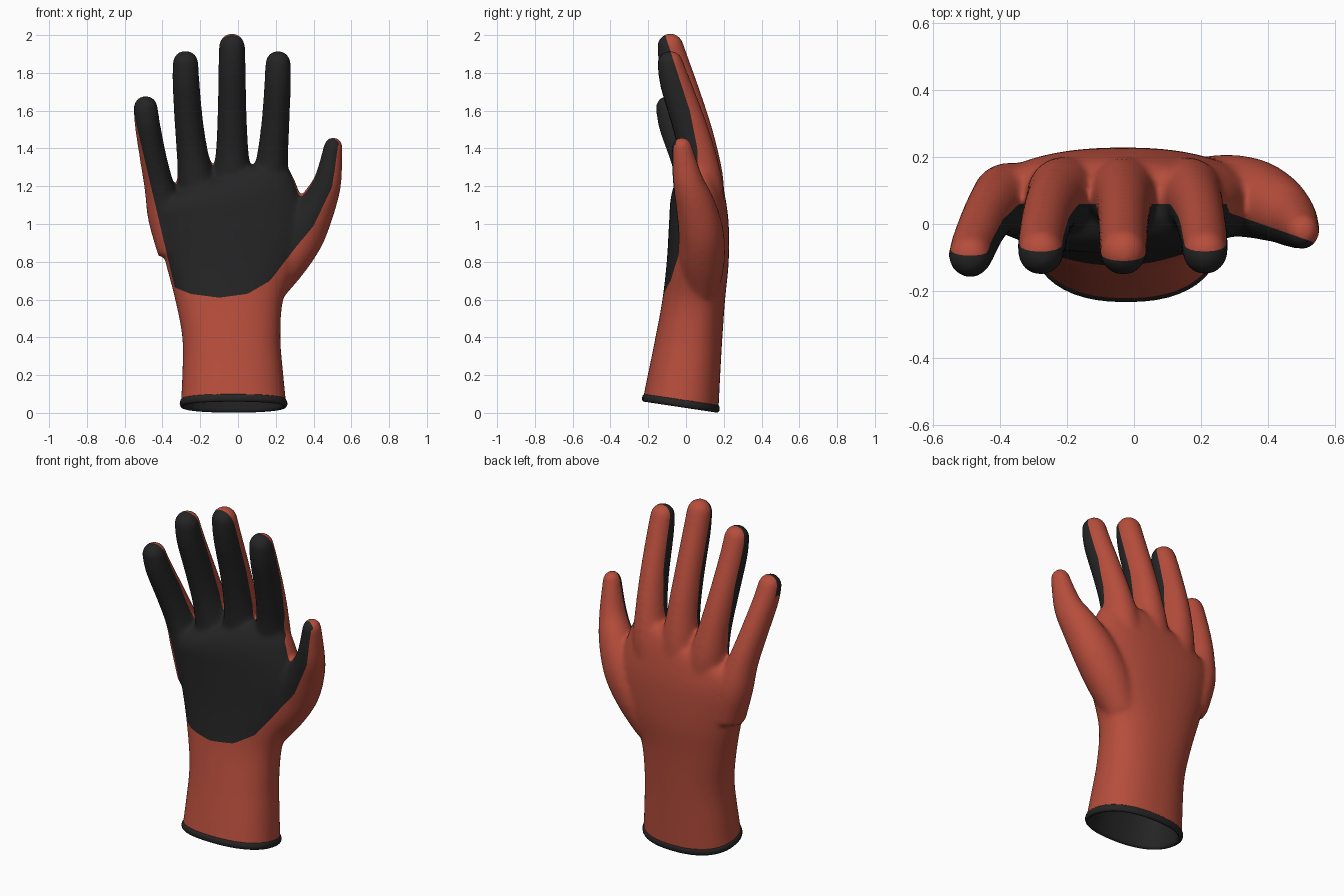
import bpy, bmesh, math
from mathutils import Vector

if "Cube" in bpy.data.objects:
    bpy.data.objects.remove(bpy.data.objects["Cube"])


def material(name, rgb):
    m = bpy.data.materials.new(name)
    m.diffuse_color = (*rgb, 1)
    m.use_nodes = True
    m.node_tree.nodes["Principled BSDF"].inputs["Base Color"].default_value = m.diffuse_color
    return m


RED = material("red_knit", (0.47, 0.075, 0.045))
BLACK = material("black_rubber", (0.018, 0.018, 0.018))


def clamp(t):
    return min(1, max(0, t))


def spline(keys, n=6):
    """Catmull-Rom interpolation through tuples of numbers."""
    out = []
    for i in range(len(keys) - 1):
        a, b, c, d = (keys[max(i - 1, 0)], keys[i], keys[i + 1], keys[min(i + 2, len(keys) - 1)])
        for k in range(n):
            t = k / n
            out.append([0.5 * (2 * q + (r - p) * t + (2 * p - 5 * q + 4 * r - s) * t * t
                               + (3 * q - p - 3 * r + s) * t ** 3) for p, q, r, s in zip(a, b, c, d)])
    return out + [list(keys[-1])]


def lerp(table, x):
    """Piecewise linear lookup."""
    for (x0, y0), (x1, y1) in zip(table, table[1:]):
        if x <= x1:
            return y0 + (y1 - y0) * clamp((x - x0) / (x1 - x0))
    return table[-1][1]


def loft(bm, rings, cap_start=True):
    vs = [[bm.verts.new(p) for p in ring] for ring in rings]
    n = len(vs[0])
    for a, b in zip(vs, vs[1:]):
        for i in range(n):
            bm.faces.new((a[i], a[(i + 1) % n], b[(i + 1) % n], b[i]))
    if cap_start:
        bm.faces.new(vs[0][::-1])
    bm.faces.new(vs[-1])


def palm_ring(z, left, right, front, back, n=48, e=0.86):
    """Rounded section: the cuff leans back, the knuckles slope to the little finger."""
    tilt_x, tilt_y = 1.25 * max(0, z - 1), -0.15 * clamp((0.55 - z) / 0.4)
    ring = []
    for i in range(n):
        c, s = math.cos(2 * math.pi * i / n), math.sin(2 * math.pi * i / n)
        x = (left + right) / 2 + (right - left) / 2 * math.copysign(abs(c) ** e, c)
        y = (front + back) / 2 + (back - front) / 2 * math.copysign(abs(s) ** e, s)
        ring.append(Vector((x, y, z + tilt_x * x + tilt_y * y)))
    return ring


def digit(bm, keys, n=24):
    """Tube through (x, y, z, width, depth) with a round tip."""
    pts = spline(keys)
    rings = []

    def ring(p, t, rx, ry):
        u = (Vector((1, 0, 0)) - t * t.x).normalized()
        v = t.cross(u)
        rings.append([p + u * rx * math.cos(2 * math.pi * i / n)
                      + v * ry * math.sin(2 * math.pi * i / n) for i in range(n)])

    for i, k in enumerate(pts):
        t = (Vector(pts[min(i + 1, len(pts) - 1)][:3]) - Vector(pts[max(i - 1, 0)][:3])).normalized()
        ring(Vector(k[:3]), t, k[3], k[4])
    for j in range(1, 7):
        a = math.radians(j * 14)
        ring(Vector(k[:3]) + t * k[3] * math.sin(a), t, k[3] * math.cos(a), k[4] * math.cos(a))
    loft(bm, rings)


def make_object(name, bm, *mats):
    bmesh.ops.recalc_face_normals(bm, faces=bm.faces)
    me = bpy.data.meshes.new(name)
    bm.to_mesh(me)
    bm.free()
    for m in mats:
        me.materials.append(m)
    me.shade_smooth()
    ob = bpy.data.objects.new(name, me)
    bpy.context.collection.objects.link(ob)
    return ob


# wrist and palm: z, left, right, front, back
PALM = [(-0.10, -0.31, 0.27, -0.255, 0.165),
        (0.20, -0.295, 0.24, -0.197, 0.18),
        (0.40, -0.295, 0.225, -0.16, 0.192),
        (0.60, -0.333, 0.24, -0.125, 0.207),
        (0.80, -0.385, 0.32, -0.102, 0.226),
        (1.00, -0.435, 0.36, -0.09, 0.226),
        (1.15, -0.455, 0.31, -0.08, 0.208),
        (1.24, -0.44, 0.25, -0.045, 0.185),
        (1.28, -0.40, 0.20, 0.01, 0.15)]
# shared finger bend: fraction of length, y, half width, half depth
BEND = [(0, 0.085, 0.1, 0.11), (0.25, 0.09, 0.105, 0.111), (0.45, 0.065, 0.085, 0.1),
        (0.65, 0.015, 0.076, 0.092), (0.88, -0.055, 0.072, 0.083), (1, -0.083, 0.069, 0.07)]
# index, middle, ring, little: root x, tip x, sideways curve, root z, tip z, y shift, thickness
FINGERS = [(0.13, 0.212, 1.7, 0.95, 1.85, 0, 0.98),
           (-0.03, -0.032, 1, 0.95, 1.94, 0, 1.01),
           (-0.17, -0.278, 1.7, 0.95, 1.85, 0, 1),
           (-0.33, -0.489, 1.3, 0.85, 1.615, -0.012, 0.94)]
THUMB = [(0.16, 0.085, 0.65, 0.09, 0.09), (0.24, 0.085, 0.8, 0.125, 0.12), (0.335, 0.08, 0.95, 0.128, 0.12),
         (0.42, 0.05, 1.1, 0.1, 0.105), (0.475, 0.01, 1.23, 0.074, 0.082), (0.504, -0.022, 1.41, 0.05, 0.054)]

# fuse the parts into one smooth skin
bm = bmesh.new()
loft(bm, [palm_ring(*k) for k in spline(PALM)])
for x0, x1, power, z0, z1, shift, thick in FINGERS:
    digit(bm, [(x1 + (x0 - x1) * (1 - t) ** power, y + shift, z0 + (z1 - z0) * t, w * thick, d * thick)
               for t, y, w, d in BEND])
digit(bm, THUMB)
blank = make_object("glove_blank", bm)
mod = blank.modifiers.new("fuse", 'REMESH')
mod.mode, mod.voxel_size = 'VOXEL', 0.012
mod = blank.modifiers.new("soften", 'SMOOTH')
mod.factor, mod.iterations = 0.5, 14
fused = bpy.data.meshes.new_from_object(blank.evaluated_get(bpy.context.evaluated_depsgraph_get()))
bpy.data.objects.remove(blank)

# rubber coating limits: lower edge by x, depth by z
LOWER = [(-0.35, 0.67), (-0.25, 0.63), (-0.1, 0.61), (0.05, 0.63), (0.17, 0.7),
         (0.3, 0.87), (0.4, 0.99), (0.5, 1.2), (0.53, 1.42)]
DEPTH = [(0.6, 0.0), (1.2, 0.06), (1.4, 0.06), (1.6, 0.02), (1.8, -0.045), (2.0, -0.11)]


def coating(p):
    """Negative where the glove is coated."""
    depth = lerp(DEPTH, p.z)
    depth -= 0.09 * clamp((-0.34 - p.x) / 0.1) * clamp((p.z - 1.1) / 0.2)
    if p.x > 0.28 and p.z < 1.5:
        depth = min(depth, 0.035 - 0.35 * (p.x - 0.28))
    outer_edge = -0.32 - 0.235 * (p.z - 0.6)
    return max(p.y - depth, (lerp(LOWER, p.x) - p.z) * 0.6, outer_edge - p.x)


# open the wrist and cut a clean line around the coating
bm = bmesh.new()
bm.from_mesh(fused)
bmesh.ops.bisect_plane(bm, geom=bm.verts[:] + bm.edges[:] + bm.faces[:], plane_co=(0, 0, 0.055),
                       plane_no=(0, 0.15, 1), clear_inner=True)
value = {v: coating(v.co) for v in bm.verts}
cuts = set()
for e in bm.edges[:]:
    a, b = e.verts
    fa, fb = value[a], value[b]
    if fa * fb < 0:
        cuts.add(bmesh.utils.edge_split(e, a, min(0.95, max(0.05, fa / (fa - fb))))[1])
for f in bm.faces[:]:
    on = [v for v in f.verts if v in cuts]
    if len(on) == 2:
        bmesh.utils.face_split(f, on[0], on[1])
for f in bm.faces:
    f.material_index = int(sum(value.get(v, 0) for v in f.verts) < 0)
make_object("glove_skin", bm, RED, BLACK)


# cuff: rolled hem with the dark lining inside
def cuff_ring(z, grow):
    left, right, front, back = (lerp([(s[0], s[i]) for s in PALM], z) for i in range(1, 5))
    return palm_ring(z, left - grow, right + grow, front - grow, back + grow)


hem = [(0.048 + 0.022 * math.cos(a), -0.008 + 0.014 * math.sin(a))
       for a in (math.pi * j / 8 for j in range(13))]
lining = [(z, -0.024 - 0.03 * z) for z in (0.1, 0.2, 0.4, 0.6)]
bm = bmesh.new()
loft(bm, [cuff_ring(z, grow) for z, grow in hem + lining], cap_start=False)
make_object("cuff_hem_and_lining", bm, BLACK)
